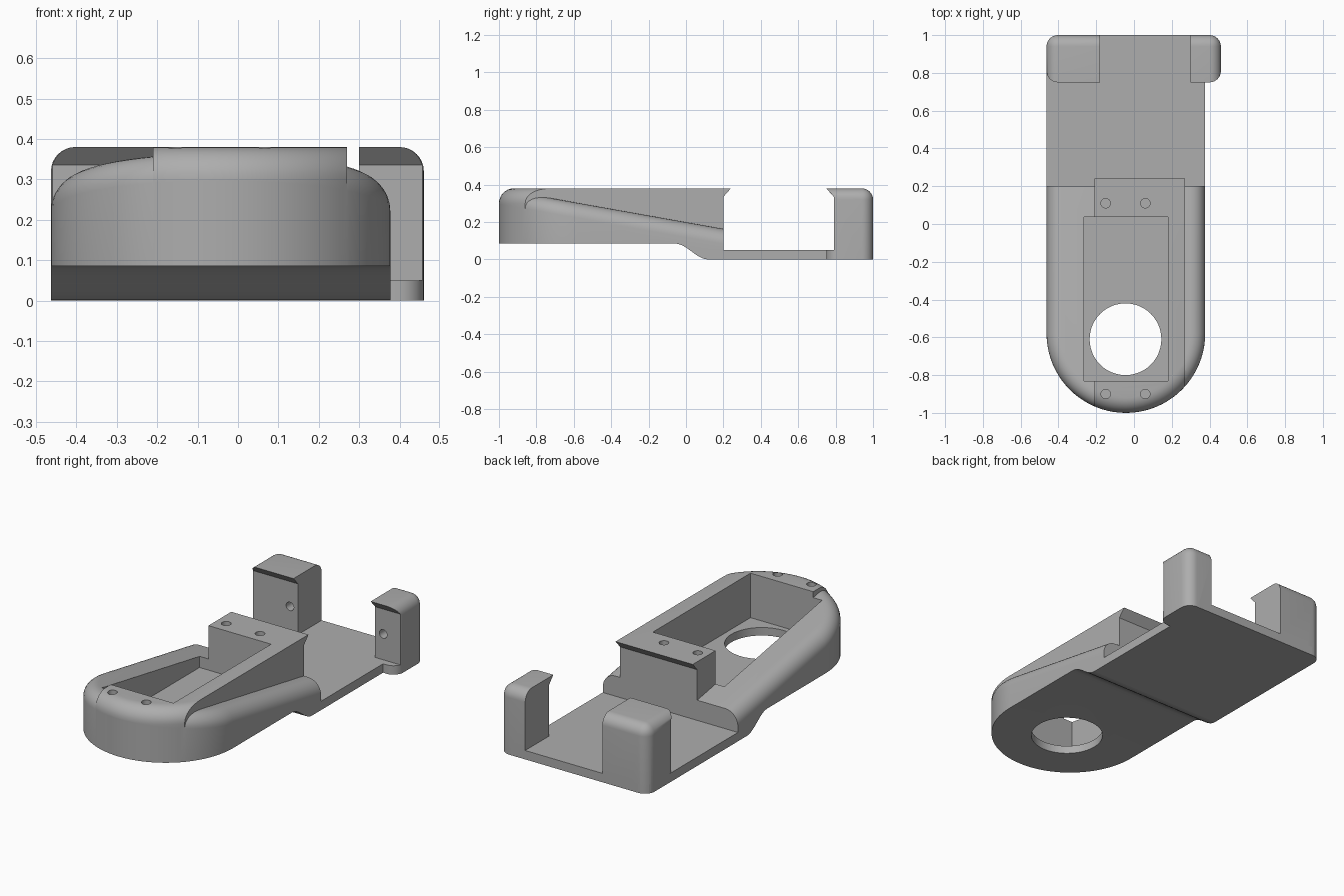
import bpy, bmesh, math
from mathutils import Matrix

old = bpy.data.objects.get("Cube")
if old:
    bpy.data.objects.remove(old, do_unlink=True)

grey = bpy.data.materials.new("plain_grey")
grey.use_nodes = True
GREY = (0.42, 0.42, 0.42, 1)
grey.diffuse_color = GREY
grey.node_tree.nodes["Principled BSDF"].inputs["Base Color"].default_value = GREY


def finish(name, bm):
    bmesh.ops.recalc_face_normals(bm, faces=bm.faces)
    mesh = bpy.data.meshes.new(name)
    bm.to_mesh(mesh)
    bm.free()
    mesh.materials.append(grey)
    obj = bpy.data.objects.new(name, mesh)
    bpy.context.collection.objects.link(obj)
    return obj


def box(name, x, y, z, round_rule=None, radius=0.06):
    bm = bmesh.new()
    bmesh.ops.create_cube(bm, size=1)
    for v in bm.verts:
        v.co = [lo + (c + 0.5) * (hi - lo) for c, (lo, hi) in zip(v.co, (x, y, z))]
    if round_rule:
        edges = [e for e in bm.edges if round_rule(e.verts[0].co, e.verts[1].co)]
        bmesh.ops.bevel(bm, geom=edges, offset=radius, segments=8, profile=0.5, affect='EDGES')
    return finish(name, bm)


def side_prism(name, points, x0, x1):
    """Extrude a (y, z) profile along x."""
    bm = bmesh.new()
    face = bm.faces.new([bm.verts.new((x0, y, z)) for y, z in points])
    ext = bmesh.ops.extrude_face_region(bm, geom=[face])["geom"]
    bmesh.ops.translate(bm, vec=(x1 - x0, 0, 0), verts=[g for g in ext if isinstance(g, bmesh.types.BMVert)])
    return finish(name, bm)


def cylinder(name, x, y, z, radius, depth, axis='Z', segments=24):
    bm = bmesh.new()
    turn = Matrix.Rotation(math.pi / 2, 4, 'X') if axis == 'Y' else Matrix()
    bmesh.ops.create_cone(bm, cap_ends=True, segments=segments, radius1=radius, radius2=radius,
                          depth=depth, matrix=Matrix.Translation((x, y, z)) @ turn)
    return finish(name, bm)


CX, ARC_Y, R, FILLET = -0.043, -0.58, 0.42, 0.08


def rounded_tongue(name, back_y, height):
    """Round-fronted slab with a filleted rim; height is a function of y."""
    bm = bmesh.new()
    rings = []
    for k in range(-1, 9):
        t = max(k, 0) / 8 * math.pi / 2
        r = R - FILLET * (1 - math.cos(t))
        plan = [(CX - r, back_y)]
        for i in range(41):
            a = math.pi + math.pi * i / 40
            plan.append((CX + r * math.cos(a), ARC_Y + r * math.sin(a)))
        plan.append((CX + r, back_y))
        rings.append([bm.verts.new((x, y, 0 if k < 0 else height(y) - FILLET * (1 - math.sin(t))))
                      for x, y in plan])
    n = len(rings[0])
    for a, b in zip(rings, rings[1:]):
        for i in range(n - 1):
            bm.faces.new((a[i], a[i + 1], b[i + 1], b[i]))
    bm.faces.new(rings[0])
    bm.faces.new(rings[-1])
    # back end, closed by one face up both fillets
    bm.faces.new([ring[0] for ring in rings] + [ring[-1] for ring in reversed(rings)])
    return finish(name, bm)


def boolean(obj, tool, operation='DIFFERENCE'):
    tool.hide_render = True
    mod = obj.modifiers.new("shape", 'BOOLEAN')
    mod.operation, mod.solver, mod.object = operation, 'EXACT', tool
    bpy.context.view_layer.objects.active = obj
    bpy.ops.object.modifier_apply(modifier=mod.name)
    bpy.data.objects.remove(tool, do_unlink=True)


# Sloping body and the raised level block running through it
bracket = rounded_tongue("cradle_bracket", 0.3, lambda y: 0.377 - 0.178 * (y + 1))
block = rounded_tongue("raised_block", 0.3, lambda y: 0.38)
boolean(block, box("block_limits", (-0.21, 0.27), (-1.2, 0.5), (-0.1, 0.6)), 'INTERSECT')
boolean(bracket, block, 'UNION')

# Back plate with one rounded corner
boolean(bracket, box("back_plate", (-0.463, 0.377), (0.1, 1), (0, 0.05),
                     lambda a, b: all(p.x < 0 and p.y > 0.9 for p in (a, b))), 'UNION')

# Corner posts, rounded on the outer and back edges
for name, inner, outer in (("right_post", -0.18, -0.463), ("left_post", 0.30, 0.46)):
    def rounded(a, b, outer=outer):
        on_outer = all(abs(p.x - outer) < 1e-4 for p in (a, b))
        vertical = abs(a.z - b.z) > 0.1
        top = min(a.z, b.z) > 0.3
        return (on_outer and (vertical or top)) or (top and min(a.y, b.y) > 0.9)
    post = box(name, sorted((inner, outer)), (0.75, 1), (0, 0.38), rounded)
    boolean(bracket, post, 'UNION')

# Slot between the hooked lips
boolean(bracket, side_prism("slot", [(0.2, 0.05), (0.2, 0.335), (0.258, 0.4), (0.732, 0.4),
                                     (0.79, 0.335), (0.79, 0.05)], -0.7, 0.7))

# Stepped underside with a soft S-curve
step = [(-1.2, -0.1), (-1.2, 0.085), (-0.06, 0.085)]
for i in range(1, 12):
    t = i / 12
    step.append((-0.06 + 0.18 * t, 0.085 * (0.5 + 0.5 * math.cos(math.pi * t))))
step += [(0.12, 0), (0.12, -0.1)]
boolean(bracket, side_prism("underside_step", step, -0.7, 0.7))

# Pocket and large opening
boolean(bracket, box("pocket", (-0.265, 0.18), (-0.83, 0.037), (0.13, 0.6)))
boolean(bracket, cylinder("opening", -0.045, -0.61, 0.1, 0.19, 0.3, segments=48))

# Screw holes in the block and the posts
for x in (-0.15, 0.06):
    for y in (-0.9, 0.11):
        boolean(bracket, cylinder("block_hole", x, y, 0.35, 0.025, 0.3))
for x in (-0.23, 0.35):
    boolean(bracket, cylinder("post_hole", x, 0.79, 0.195, 0.024, 0.2, 'Y'))

bpy.ops.object.select_all(action='DESELECT')
bracket.select_set(True)
bpy.context.view_layer.objects.active = bracket
bpy.ops.object.shade_smooth_by_angle(angle=math.radians(30))
